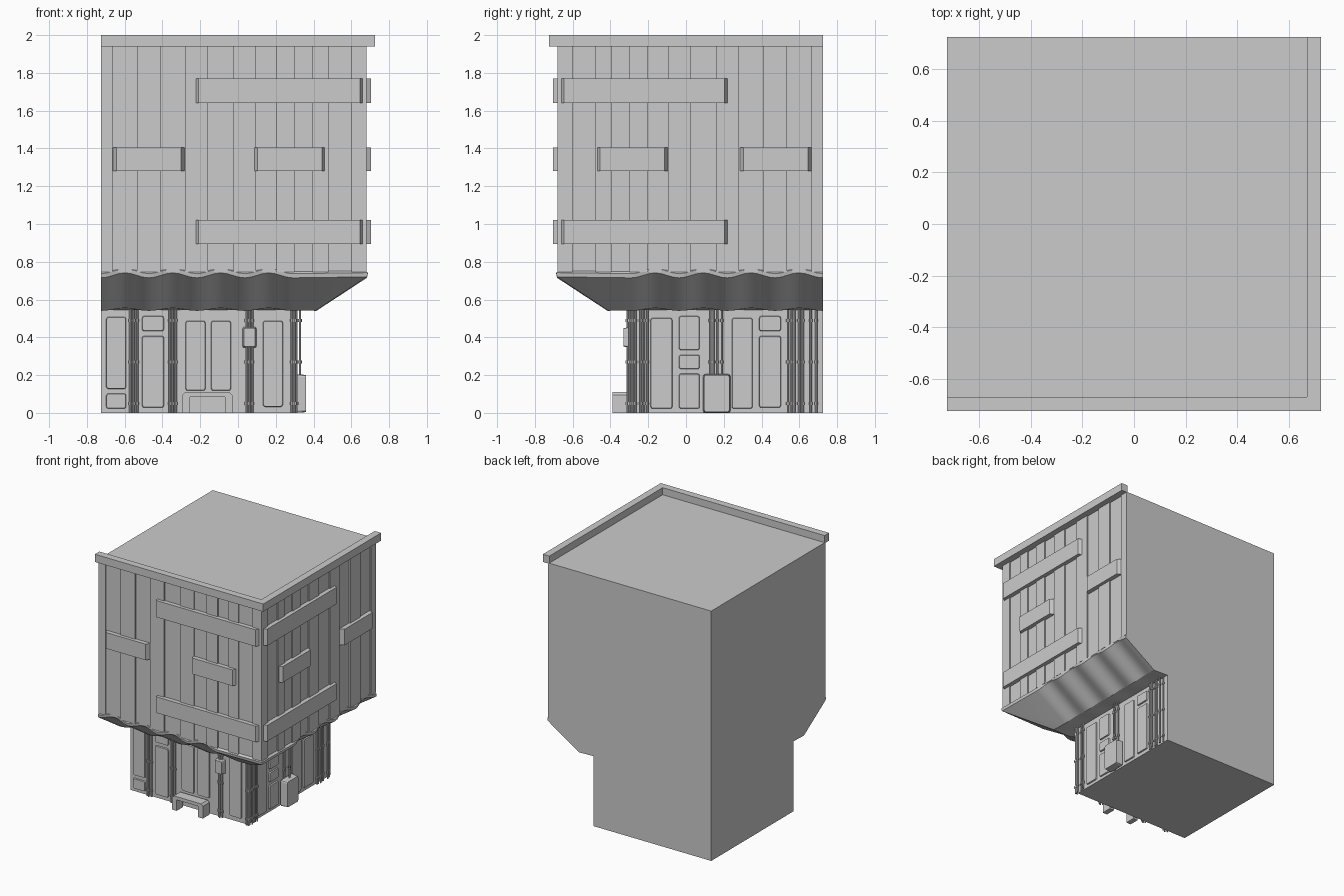
import bpy, bmesh, math
from mathutils import Vector

if "Cube" in bpy.data.objects:
    bpy.data.objects.remove(bpy.data.objects["Cube"])

E = 0.725            # outer edge of the square footprint
LOW, UP = 0.29, 0.66  # wall distance of lower and upper storeys


def place(side, u, d, z):
    """u runs along the wall to the viewer's right, d is distance outwards."""
    return Vector((u, -d, z)) if side == "front" else Vector((d, u, z))


def finish(name, bm, smooth=None):
    bmesh.ops.recalc_face_normals(bm, faces=bm.faces)
    me = bpy.data.meshes.new(name)
    bm.to_mesh(me)
    bm.free()
    ob = bpy.data.objects.new(name, me)
    bpy.context.collection.objects.link(ob)
    if smooth:
        bpy.context.view_layer.objects.active = ob
        ob.select_set(True)
        bpy.ops.object.shade_smooth_by_angle(angle=math.radians(smooth))
        ob.select_set(False)
    return ob


def slab(name, side, u, d, z, taper_u=0.0, taper_z=0.0, bevel=0.0):
    """Box on a wall whose outer face may be smaller than its base."""
    bm = bmesh.new()
    rings = []
    for k, dd in enumerate(d):
        a, b = taper_u * k, taper_z * k
        rings.append([bm.verts.new(place(side, uu, dd, zz)) for uu, zz in (
            (u[0] + a, z[0] + b), (u[1] - a, z[0] + b),
            (u[1] - a, z[1] - b), (u[0] + a, z[1] - b))])
    bm.faces.new(rings[0])
    bm.faces.new(rings[1])
    for i in range(4):
        j = (i + 1) % 4
        bm.faces.new((rings[0][i], rings[0][j], rings[1][j], rings[1][i]))
    if bevel:
        edges = [e for e in bm.edges if (e.verts[0] in rings[0]) != (e.verts[1] in rings[0])]
        bmesh.ops.bevel(bm, geom=edges, offset=bevel, segments=2, profile=0.5, affect='EDGES')
    return finish(name, bm)


def prism(name, outline, z0, z1):
    bm = bmesh.new()
    f = bm.faces.new([bm.verts.new((x, y, z0)) for x, y in outline])
    r = bmesh.ops.extrude_face_region(bm, geom=[f])
    bmesh.ops.translate(bm, vec=(0, 0, z1 - z0),
                        verts=[v for v in r["geom"] if isinstance(v, bmesh.types.BMVert)])
    return finish(name, bm)


def square(d):
    return [(-E, -d), (d, -d), (d, E), (-E, E)]


def pipe(side, u, d, z0=0.0, z1=0.56, r=0.006):
    """Vertical pipe with clamp rings, turned from one profile."""
    prof = [(z0, r)]
    for c in (0.05, 0.27, 0.49):
        if z0 < c < z1:
            prof += [(c - .008, r), (c - .008, r * 1.6), (c + .008, r * 1.6), (c + .008, r)]
    prof.append((z1, r))
    bm = bmesh.new()
    n = 8
    rings = [[bm.verts.new(place(side, u + rr * math.cos(2 * math.pi * i / n),
                                 d + rr * math.sin(2 * math.pi * i / n), z))
              for i in range(n)] for z, rr in prof]
    for a, b in zip(rings, rings[1:]):
        for i in range(n):
            j = (i + 1) % n
            bm.faces.new((a[i], a[j], b[j], b[i]))
    bm.faces.new(rings[0])
    bm.faces.new(rings[-1])
    finish(side + "_pipe", bm, 40)


# storeys and roof parapet
prism("lower_storey", square(LOW), 0, 0.77)
prism("upper_storey", square(UP), 0.745, 1.945)
i = 0.67
prism("roof_parapet", [(-E, -E), (E, -E), (E, E), (i, E), (i, -i), (-E, -i)], 1.94, 2.0)

# upper wall planks, mirrored about the corner
cuts = [-E, -.665, -.535, -.41, -.28, -.16, -.025, .095, .205, .3, .395, .48, .6, .68]
for k, (a, b) in enumerate(zip(cuts, cuts[1:])):
    depth = 0.68 if k % 2 == 0 else 0.671
    slab("front_plank", "front", (a, b), (UP - .01, depth), (0.745, 1.945))
    slab("right_plank", "right", (-b, -a), (UP - .01, depth), (0.745, 1.945))

# horizontal repair boards with sloped ends
boards = {"front": [(-.23, .667, .895, 1.02), (-.23, .667, 1.64, 1.77),
                    (-.665, -.28, 1.28, 1.405), (.08, .467, 1.28, 1.405)],
          "right": [(-.667, .227, .895, 1.02), (-.667, .227, 1.64, 1.77),
                    (-.477, -.093, 1.28, 1.405), (.283, .667, 1.28, 1.405)]}
for side, rows in boards.items():
    for a, b, z0, z1 in rows:
        slab(side + "_board", side, (a, b), (0.665, 0.705), (z0, z1), taper_u=.022)

# rippled eave: profile (distance, height, ripple strength) swept to a corner mitre
profile = [(LOW, .545, 0), (.415, .548, .6), (.683, .728, 1), (.687, .75, 1),
           (.655, .772, 1), (LOW, .76, 0)]
for side, sgn in (("front", 1), ("right", -1)):
    bm = bmesh.new()
    cols, n = [], 32
    for k in range(n + 2):
        ring = []
        for d, z, s in profile:
            x = -E + (LOW + E) * k / n
            w = -math.cos(2 * math.pi * 4 * k / n) * s
            if k == n + 1:
                x, w = d, -.6 * s
                ring.append(bm.verts.new(place(side, sgn * x, d, z + .013 * w)))
            else:
                ring.append(bm.verts.new(place(side, sgn * x, d - .009 * (w + s), z + .013 * w)))
        cols.append(ring)
    m = len(profile)
    for a, b in zip(cols, cols[1:]):
        for q in range(m):
            r = (q + 1) % m
            bm.faces.new((a[q], a[r], b[r], b[q]))
    bm.faces.new(cols[0])
    bmesh.ops.remove_doubles(bm, verts=bm.verts, dist=1e-5)
    finish(side + "_eave", bm, 30)

# raised wall panels: (left, right, bottom, top)
panels = {"front": [(-.70, -.59, .125, .51), (-.70, -.59, .02, .105), (-.51, -.39, .43, .515),
                    (-.51, -.39, .025, .41), (-.28, -.17, .115, .49), (-.145, -.035, .115, .49),
                    (.13, .24, .03, .49)],
          "right": [(-.19, -.07, .02, .505), (-.04, .075, .33, .515), (-.04, .075, .23, .31),
                    (-.04, .075, .02, .21), (.24, .355, .02, .505), (.385, .505, .43, .515),
                    (.385, .505, .025, .41)]}
for side, rows in panels.items():
    for a, b, z0, z1 in rows:
        slab(side + "_panel", side, (a, b), (LOW - .01, LOW + .01), (z0, z1), .005, .005, .01)

# pipe clusters
pipes = {"front": [-.57, -.552, -.534, -.362, -.346, -.33, .045, .06, .075, .285],
         "right": [-.285, -.268, -.24, -.222, -.205, .13, .145, .19,
                   .54, .557, .574, .6, .618, .66, .69]}
for side, us in pipes.items():
    for k, u in enumerate(us):
        pipe(side, u, LOW + (.012 if k % 3 != 1 else .02))
pipe("front", LOW + .01, LOW + .01, r=.008)
pipe("right", .165, LOW + .038, 0.18)

# junction box, ground cabinet and bench
slab("junction_box", "front", (.025, .097), (LOW, .33), (.345, .455), .006, .006, .008)
slab("ground_cabinet", "right", (.09, .235), (LOW + .015, .36), (0, .205), .006, .004, .012)
bm = bmesh.new()
arch = [(-.295, 0), (-.255, 0), (-.255, .085), (-.07, .085), (-.07, 0), (-.03, 0),
        (-.03, .095), (-.045, .11), (-.28, .11), (-.295, .095)]
f = bm.faces.new([bm.verts.new(place("front", u, .39, z)) for u, z in arch])
r = bmesh.ops.extrude_face_region(bm, geom=[f])
bmesh.ops.translate(bm, vec=(0, .08, 0), verts=[v for v in r["geom"] if isinstance(v, bmesh.types.BMVert)])
finish("bench", bm)
